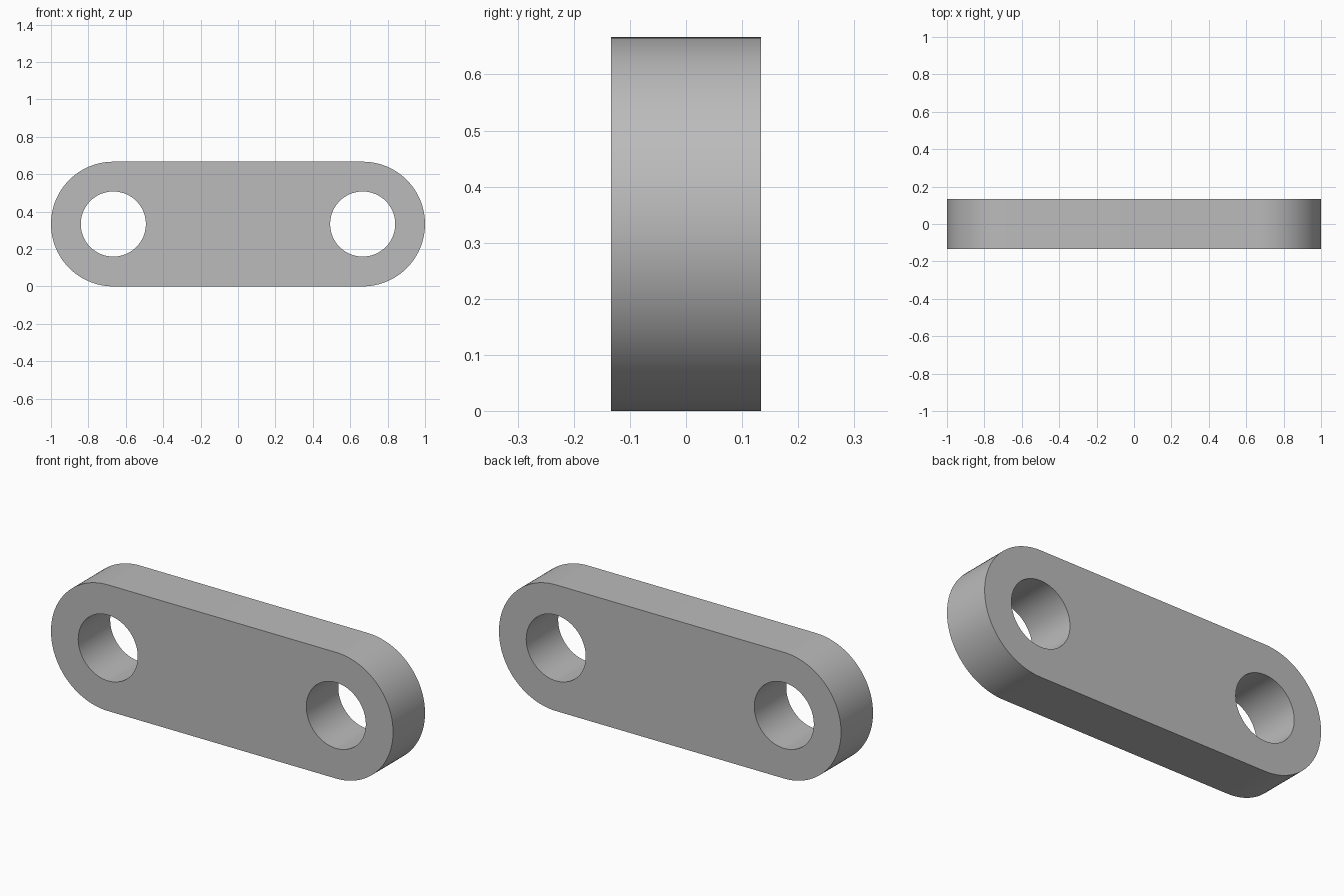
import bpy, bmesh
from math import cos, sin, pi, radians
from mathutils import Vector

if "Cube" in bpy.data.objects:
    bpy.data.objects.remove(bpy.data.objects["Cube"])

R, HOLE, CENTRE, DEPTH, SEG = 1 / 3, 0.174, 2 / 3, 0.267, 96

metal = bpy.data.materials.new("plain grey")
metal.use_nodes = True
grey = (0.5, 0.5, 0.5, 1)
metal.diffuse_color = grey
metal.node_tree.nodes["Principled BSDF"].inputs["Base Color"].default_value = grey

bm = bmesh.new()


def ring(side, radius):
    """Circle of vertices around one hole, starting on the flat top, mirrored by side."""
    return [bm.verts.new((side * (CENTRE + radius * sin(a)), -DEPTH / 2, R + radius * cos(a)))
            for a in (2 * pi * i / SEG for i in range(SEG))]


# Rounded end around each hole
outer = {}
for side in (1, -1):
    outer[side], hole = ring(side, R), ring(side, HOLE)
    for i in range(SEG):
        j = (i + 1) % SEG
        bm.faces.new((outer[side][i], outer[side][j], hole[j], hole[i]))

# Web joining the two inner arcs
for i in range(SEG // 2, SEG):
    j = (i + 1) % SEG
    bm.faces.new((outer[1][i], outer[1][j], outer[-1][j], outer[-1][i]))

# Thickness
extruded = bmesh.ops.extrude_face_region(bm, geom=bm.faces[:], use_keep_orig=True)
bmesh.ops.translate(bm, vec=Vector((0, DEPTH, 0)),
                    verts=[g for g in extruded["geom"] if isinstance(g, bmesh.types.BMVert)])
bmesh.ops.recalc_face_normals(bm, faces=bm.faces[:])

mesh = bpy.data.meshes.new("link_plate")
bm.to_mesh(mesh)
bm.free()
mesh.materials.append(metal)
link = bpy.data.objects.new("link_plate", mesh)
bpy.context.collection.objects.link(link)

bpy.ops.object.select_all(action="DESELECT")
link.select_set(True)
bpy.context.view_layer.objects.active = link
bpy.ops.object.shade_smooth_by_angle(angle=radians(30))
